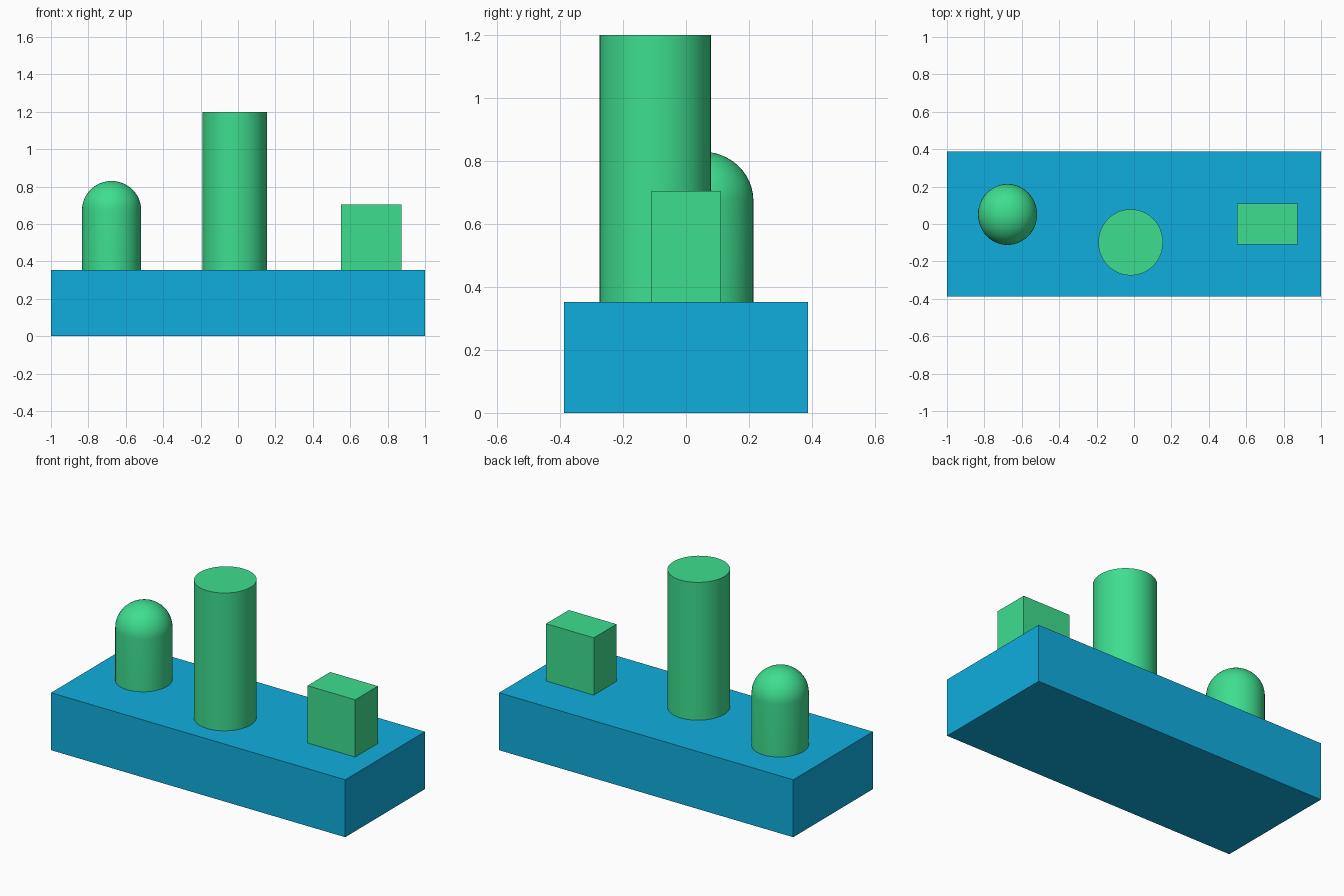
import bpy, bmesh, math
from mathutils import Vector

if "Cube" in bpy.data.objects:
    bpy.data.objects.remove(bpy.data.objects["Cube"])

DECK = 0.353   # top of the base


def material(name, colour):
    m = bpy.data.materials.new(name)
    m.diffuse_color = (*colour, 1)
    m.use_nodes = True
    m.node_tree.nodes["Principled BSDF"].inputs["Base Color"].default_value = m.diffuse_color
    return m


blue = material("blue", (0.005, 0.42, 0.73))
green = material("green", (0.048, 0.73, 0.275))


def finish(obj, mat, smooth=False):
    obj.data.materials.append(mat)
    if smooth:
        bpy.ops.object.select_all(action='DESELECT')
        obj.select_set(True)
        bpy.context.view_layer.objects.active = obj
        bpy.ops.object.shade_smooth_by_angle(angle=math.radians(30))


def box(name, lo, hi, mat):
    lo, hi = Vector(lo), Vector(hi)
    bpy.ops.mesh.primitive_cube_add(size=1, location=(lo + hi) / 2)
    obj = bpy.context.object
    obj.name = name
    obj.scale = hi - lo
    bpy.ops.object.transform_apply(location=False, rotation=False, scale=True)
    finish(obj, mat)


def turned(name, x, y, rx, ry, profile, mat, sides=48):
    """Revolve (radius factor, z) points about an upright axis; close the ends."""
    bm = bmesh.new()
    rings = []
    for f, z in profile:
        if f < 1e-4:
            rings.append([bm.verts.new((0, 0, z))])
        else:
            angles = [2 * math.pi * i / sides for i in range(sides)]
            rings.append([bm.verts.new((rx * f * math.cos(a), ry * f * math.sin(a), z))
                          for a in angles])
    for a, b in zip(rings, rings[1:]):
        for i in range(sides):
            j = (i + 1) % sides
            bm.faces.new((a[i], a[j], b[0]) if len(b) == 1 else (a[i], a[j], b[j], b[i]))
    bm.faces.new(rings[0][::-1])
    if len(rings[-1]) > 1:
        bm.faces.new(rings[-1])
    mesh = bpy.data.meshes.new(name)
    bm.to_mesh(mesh)
    bm.free()
    obj = bpy.data.objects.new(name, mesh)
    obj.location = (x, y, 0)
    bpy.context.collection.objects.link(obj)
    finish(obj, mat, smooth=True)


# Base slab
box("base", (-1, -0.387, 0), (1, 0.387, DECK), blue)

# Square peg on the right
box("square_peg", (0.55, -0.11, DECK), (0.874, 0.11, 0.705), green)

# Tall round peg in the middle
turned("round_peg", -0.018, -0.098, 0.173, 0.177, [(1, DECK), (1, 1.2)], green)

# Short peg with a domed top on the left
spring, rise, steps = 0.675, 0.155, 12
dome = [(math.cos(t), spring + rise * math.sin(t))
        for t in (math.pi / 2 * i / steps for i in range(steps + 1))]
turned("domed_peg", -0.676, 0.051, 0.158, 0.163, [(1, DECK)] + dome, green)
